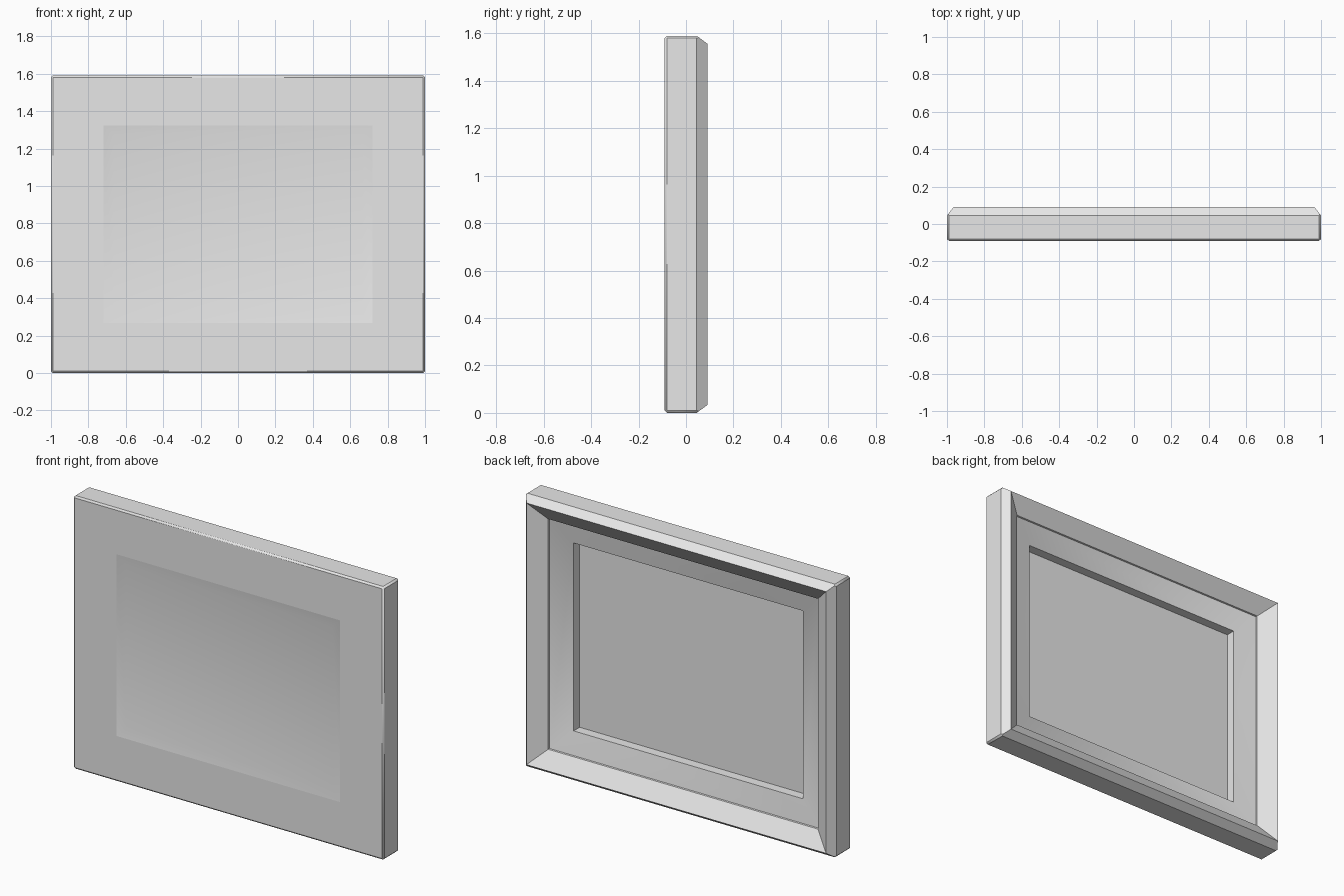
import bpy
import bmesh
import math

cube = bpy.data.objects.get("Cube")
if cube:
    bpy.data.objects.remove(cube, do_unlink=True)

HALF_W, HALF_H = 1.0, 0.795

# One plain grey for the whole model
grey = bpy.data.materials.new("light_grey")
grey.use_nodes = True
grey.diffuse_color = (0.8, 0.8, 0.8, 1)
grey.node_tree.nodes["Principled BSDF"].inputs["Base Color"].default_value = (0.8, 0.8, 0.8, 1)


def ring(bm, inset, y):
    """Rectangular loop, set in from the outer edge, at depth y."""
    w, h = HALF_W - inset, HALF_H - inset * 0.95
    return [bm.verts.new((sx * w, y, HALF_H + sz * h))
            for sx, sz in ((-1, -1), (1, -1), (1, 1), (-1, 1))]


def bridge(bm, a, b):
    for i in range(4):
        j = (i + 1) % 4
        bm.faces.new((a[i], a[j], b[j], b[i]))


def finish(bm, name, angle):
    bmesh.ops.recalc_face_normals(bm, faces=bm.faces[:])
    mesh = bpy.data.meshes.new(name)
    bm.to_mesh(mesh)
    bm.free()
    mesh.materials.append(grey)
    obj = bpy.data.objects.new(name, mesh)
    bpy.context.collection.objects.link(obj)
    bpy.ops.object.select_all(action="DESELECT")
    obj.select_set(True)
    bpy.context.view_layer.objects.active = obj
    bpy.ops.object.shade_smooth_by_angle(angle=math.radians(angle))
    return obj


# Frame: moulding profile of (inset, depth) swept round the rectangle
profile = [(0.28, -0.09), (0, -0.09), (0, 0.045), (0.035, 0.09),
           (0.131, 0.027), (0.133, 0.018), (0.261, -0.021), (0.261, -0.078)]
bm = bmesh.new()
rings = [ring(bm, d, y) for d, y in profile]
for a, b in zip(rings, rings[1:] + rings[:1]):
    bridge(bm, a, b)

# Soften the front rim and the four outer corners
front, wall = rings[1], rings[2]
edges = [bm.edges.get((front[i], front[(i + 1) % 4])) for i in range(4)]
edges += [bm.edges.get((front[i], wall[i])) for i in range(4)]
bmesh.ops.bevel(bm, geom=edges, offset=0.01, segments=1, affect="EDGES")
finish(bm, "frame", 36)

# Panel: dished front that fades into a flat centre, with a flat back
bm = bmesh.new()
lip = ring(bm, 0.28, -0.09)
dish = ring(bm, 0.335, -0.078)
bridge(bm, lip, dish)
bm.faces.new(dish)
back = ring(bm, 0.262, -0.075)
bridge(bm, lip, back)
bm.faces.new(back)
finish(bm, "panel", 30)
